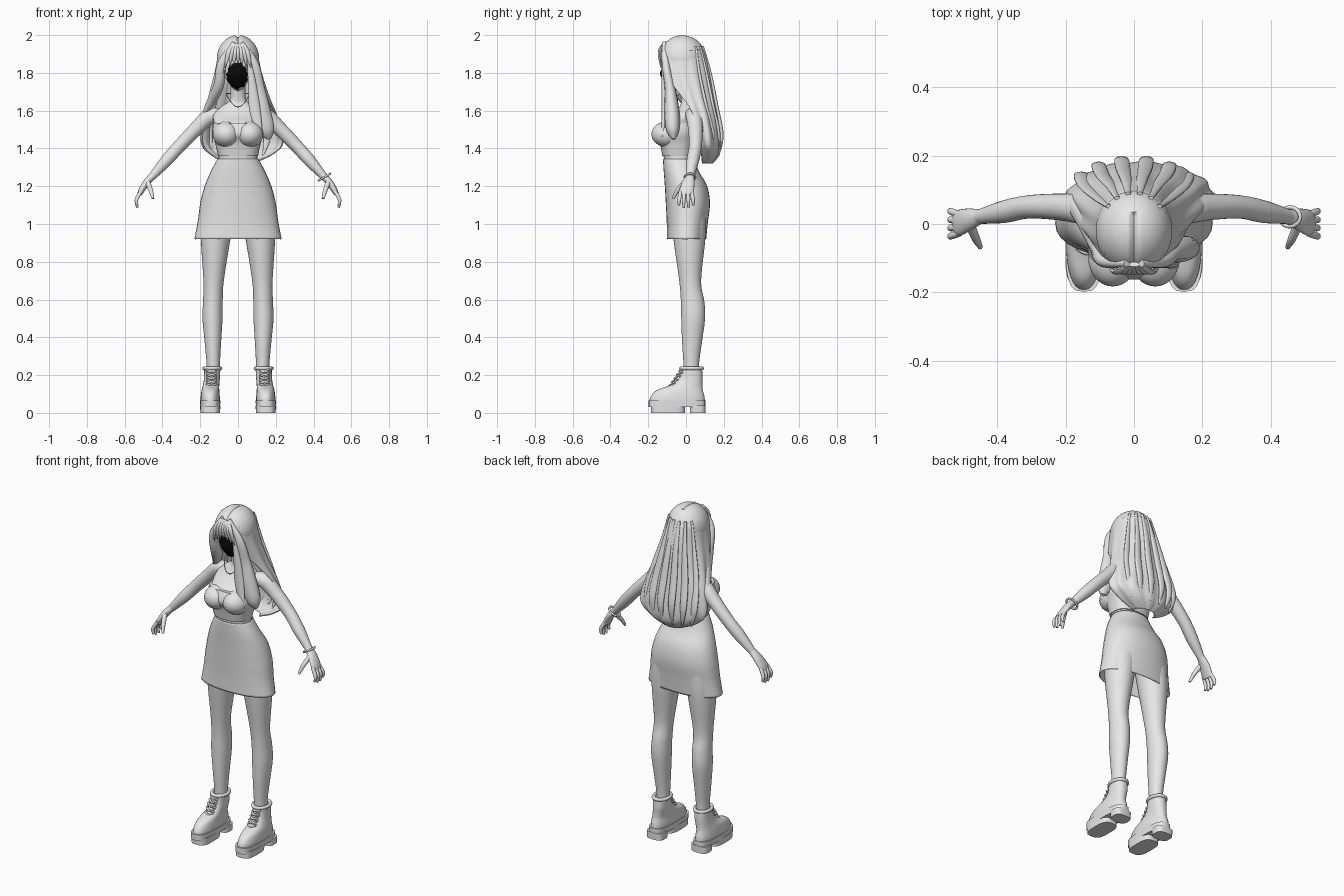
import bpy, bmesh
from math import sin, cos, pi, radians, copysign, atan2
from mathutils import Vector

cube = bpy.data.objects.get("Cube")
if cube:
    bpy.data.objects.remove(cube, do_unlink=True)


def material(name, value):
    mat = bpy.data.materials.new(name)
    mat.use_nodes = True
    color = (value, value, value, 1)
    mat.diffuse_color = color
    mat.node_tree.nodes["Principled BSDF"].inputs["Base Color"].default_value = color
    return mat


GREY = material("light grey", .8)
BLACK = material("black", .003)


def finish(name, bm, mats=(GREY,), angle=50, thickness=0):
    bmesh.ops.recalc_face_normals(bm, faces=bm.faces)
    mesh = bpy.data.meshes.new(name)
    bm.to_mesh(mesh)
    bm.free()
    for mat in mats:
        mesh.materials.append(mat)
    mesh.shade_smooth()
    mesh.set_sharp_from_angle(angle=radians(angle))
    obj = bpy.data.objects.new(name, mesh)
    bpy.context.collection.objects.link(obj)
    if thickness:
        solid = obj.modifiers.new("thickness", "SOLIDIFY")
        solid.thickness = thickness
    return obj


def spline(points, steps=5):
    """Smooth curve through tuples of any length."""
    pts = [Vector(p) for p in points]
    out = []
    for i in range(len(pts) - 1):
        a, b, c, d = pts[max(i - 1, 0)], pts[i], pts[i + 1], pts[min(i + 2, len(pts) - 1)]
        for k in range(steps):
            t = k / steps
            out.append(b + (c - a) * t / 2 + (a * 2 - b * 5 + c * 4 - d) * t * t / 2
                       + (b * 3 - a - c * 3 + d) * t ** 3 / 2)
    return out + [pts[-1]]


def skin(name, rings, closed=True, caps=True, **options):
    bm = bmesh.new()
    rows = [[bm.verts.new(p) for p in ring] for ring in rings]
    count = len(rows[0])
    for low, high in zip(rows, rows[1:]):
        for i in range(count if closed else count - 1):
            j = (i + 1) % count
            bm.faces.new((low[i], low[j], high[j], high[i]))
    if closed and caps:
        bm.faces.new(rows[0])
        bm.faces.new(rows[-1])
    return finish(name, bm, **options)


def loft(name, sections, side=1, power=2, steps=5, sides=32, **options):
    """Level superellipse sections: x, y, z, half width, half depth."""
    rings = []
    for x, y, z, rx, ry in spline(sections, steps):
        ring = []
        for i in range(sides):
            c, s = cos(2 * pi * i / sides), sin(2 * pi * i / sides)
            ring.append((side * (x + rx * copysign(abs(c) ** (2 / power), c)),
                         y + ry * copysign(abs(s) ** (2 / power), s), z))
        rings.append(ring)
    return skin(name, rings, **options)


def tube(name, path, side=1, sides=14, steps=5):
    """Tube along a path: x, y, z, radius along y, radius across."""
    pts = spline(path, steps)
    centres = [Vector(p[:3]) for p in pts]
    rings = []
    for i, p in enumerate(pts):
        t = (centres[min(i + 1, len(pts) - 1)] - centres[max(i - 1, 0)]).normalized()
        u = Vector((0, 1, 0))
        u = (u - t * t.dot(u)).normalized()
        v = t.cross(u)
        ring = []
        for k in range(sides):
            a = 2 * pi * k / sides
            q = centres[i] + u * p[3] * cos(a) + v * p[4] * sin(a)
            ring.append((side * q.x, q.y, q.z))
        rings.append(ring)
    return skin(name, rings)


def ball(centre, size, u=32, v=24):
    bm = bmesh.new()
    bmesh.ops.create_uvsphere(bm, u_segments=u, v_segments=v, radius=1)
    for vert in bm.verts:
        vert.co = Vector(centre) + Vector(a * b for a, b in zip(vert.co, size))
    return bm


def loop(name, centre, rx, ry, drop, radius, tilt=0):
    """Thin closed ring whose front sags by drop and whose +x side falls by tilt."""
    rings = []
    for i in range(33):
        a = 2 * pi * i / 32
        out = Vector((cos(a), sin(a), 0))
        mid = Vector(centre) + Vector((rx * cos(a), ry * sin(a),
                                       -drop * max(0, -sin(a)) ** 2 - tilt * cos(a)))
        rings.append([mid + (out * cos(b) + Vector((0, 0, sin(b)))) * radius
                      for b in (pi * k / 4 for k in range(8))])
    return skin(name, rings, caps=False)


# Torso and clothes
loft("torso", [(0, -.03, 1.28, .11, .08), (0, -.045, 1.37, .102, .075), (0, -.045, 1.43, .115, .085),
               (0, -.045, 1.48, .128, .1), (0, -.035, 1.53, .128, .095), (0, .005, 1.58, .13, .07),
               (0, .02, 1.625, .085, .052), (0, .015, 1.66, .043, .042), (0, 0, 1.75, .04, .042)], power=2.3)
loft("crop_top", [(0, -.045, 1.36, .106, .08), (0, -.047, 1.43, .121, .093), (0, -.053, 1.48, .136, .11),
                  (0, -.04, 1.535, .132, .102)], power=2.6)
for side, label in ((1, "left"), (-1, "right")):
    finish(label + "_bust", ball((side * .062, -.1, 1.475), (.072, .083, .068)))
loft("skirt", [(0, -.037, 1.345, .108, .085), (0, -.025, 1.28, .143, .093), (0, 0, 1.2, .177, .112),
               (0, .01, 1.11, .2, .117), (0, .007, 1.01, .214, .109), (0, .003, .92, .231, .104)],
     power=2.2, caps=False, thickness=.004)
loop("necklace", (0, -.018, 1.69), .062, .068, .07, .003)

# Limbs and boots, both sides
for side, label in ((1, "left_"), (-1, "right_")):
    loft(label + "leg", [(.1, .015, 1.08, .09, .09), (.118, .018, .92, .078, .084), (.129, .022, .7, .054, .058),
                         (.133, .035, .59, .052, .062), (.135, .038, .5, .053, .063), (.133, .032, .38, .044, .053),
                         (.131, .028, .27, .036, .042), (.131, .028, .2, .035, .04)], side)
    tube(label + "arm", [(.09, .03, 1.575, .04, .036), (.15, .042, 1.568, .043, .043), (.22, .05, 1.505, .039, .038),
                         (.31, .05, 1.413, .034, .034), (.38, .036, 1.335, .033, .032),
                         (.46, .02, 1.245, .02, .019)], side, sides=24)
    tube(label + "palm", [(.45, .022, 1.257, .021, .019), (.482, .014, 1.222, .032, .019),
                          (.51, .004, 1.18, .038, .016), (.522, .002, 1.155, .034, .012)], side, sides=20)
    for number, y in enumerate((.032, .011, -.01, -.031)):
        tip = 1.08 + abs(y) * .6
        tube(label + "finger_" + str(number), [(.512, y * .9, 1.175, .01, .01), (.537, y * 1.15, 1.13, .01, .01),
                                               (.533, y * 1.2, tip, .006, .006)], side)
    tube(label + "thumb", [(.478, -.008, 1.22, .014, .014), (.462, -.045, 1.178, .012, .012),
                           (.45, -.068, 1.135, .007, .007)], side)
    loft(label + "boot", [(.147, -.047, .05, .052, .147), (.147, -.045, .085, .051, .143),
                          (.146, -.033, .12, .047, .122), (.142, .005, .15, .043, .082),
                          (.138, .025, .185, .042, .063), (.136, .03, .238, .043, .055)], side, power=2.3)
    loop(label + "boot_collar", (side * .136, .03, .236), .043, .056, 0, .01)
    # Platform sole with separate heel and forefoot treads
    for part, y, low, high, depth in (("sole", -.048, .03, .066, .15), ("heel", .062, 0, .04, .042),
                                      ("tread", -.095, 0, .04, .09)):
        loft(label + part, [(.147, y, low, .052, depth), (.147, y, high, .054, depth)], side, power=3.2, steps=1)
    # Crossed laces up the boot front
    for row in range(5):
        z, y = .145 + .019 * row, -.083 + .013 * row
        for way in (1, -1):
            tube(label + "lace", [(.14 - .027, y + .012, z - .008 * way, .005, .005), (.14, y - .003, z, .006, .006),
                                  (.14 + .027, y + .012, z + .008 * way, .005, .005)], side, sides=8, steps=2)
loop("bracelet", (.457, .021, 1.248), .03, .028, 0, .006, tilt=-.018)

# Head with a tapering jaw and a jagged dark face
bm = ball((0, -.03, 1.815), (.08, .095, .11), 96, 72)
for vert in bm.verts:
    vert.co.x *= 1 - 4 * max(0, 1.8 - vert.co.z)
    vert.co.y -= .014 * max(0, 1 - ((vert.co.x / .02) ** 2 + ((vert.co.z - 1.79) / .035) ** 2)) * (vert.co.y < 0)
for face in bm.faces:
    c = face.calc_center_median()
    dx, dz = c.x + .004, c.z - 1.785
    edge = 1 + .1 * sin(11 * atan2(dz, dx))
    face.material_index = int(c.y < -.04 and (dx / .056) ** 2 + (dz / .07) ** 2 < edge)
finish("head", bm, (GREY, BLACK))

# Hair cap with a centre parting, cut open over the face
bm = ball((0, -.02, 1.875), (.112, .125, .125), 64, 48)
for vert in bm.verts:
    vert.co.z -= .012 * max(0, 1 - abs(vert.co.x) / .015) * (vert.co.y < .03)
gone = []
for face in bm.faces:
    c = face.calc_center_median()
    if c.z < 1.81 or (c.y < -.05 and c.z < 1.88 and abs(c.x) < .075):
        gone.append(face)
bmesh.ops.delete(bm, geom=gone, context="FACES")
finish("hair_cap", bm, thickness=.004)

# Long back hair: rippled arcs open toward the face
rings = []
for x, y, z, rx, ry, wrap in spline([(0, -.02, 1.92, .104, .118, 60), (0, -.013, 1.82, .12, .14, 54),
                                     (.003, .015, 1.69, .155, .132, 22), (.012, .055, 1.56, .195, .115, 4),
                                     (.02, .075, 1.43, .215, .108, 2), (.017, .08, 1.365, .16, .095, 0),
                                     (.01, .085, 1.32, .07, .055, 0)], 6):
    ring = []
    for i in range(97):
        a = radians(-wrap + (180 + 2 * wrap) * i / 96)
        r = 1 + .025 * cos(13 * a + 4 * z) * min(1, (1.95 - z) * 4)
        ring.append((x + rx * r * cos(a), y + ry * r * sin(a), z))
    rings.append(ring)
skin("back_hair", rings, closed=False, thickness=.006)

# Front locks: one over the left shoulder, one swept behind the right
tube("left_front_lock", [(.02, -.115, 1.96, .012, .012), (.085, -.108, 1.85, .02, .024), (.1, -.085, 1.72, .028, .042),
                         (.118, -.075, 1.6, .04, .055), (.15, -.07, 1.5, .035, .045), (.165, -.065, 1.45, .01, .012)])
tube("left_inner_lock", [(.06, -.12, 1.86, .01, .012), (.075, -.115, 1.74, .014, .022),
                         (.09, -.115, 1.6, .014, .03), (.12, -.125, 1.46, .006, .012)])
tube("right_front_lock", [(-.02, -.115, 1.96, .012, .012), (-.085, -.108, 1.85, .02, .024),
                          (-.1, -.07, 1.74, .03, .028), (-.135, 0, 1.66, .035, .025), (-.185, .06, 1.57, .02, .012)])
for i in range(7):
    x = (i - 3) * .02
    tube("bang", [(x * .3, -.118, 1.955, .008, .01), (x * .8, -.14, 1.91, .009, .014),
                  (x * 1.15, -.132, 1.85 - abs(x) * .4, .003, .003)], sides=8)
# Loose strands down the back
for i in range(6):
    a = radians(35 + 22 * i)
    c, s = cos(a), sin(a)
    tube("back_strand", [(.09 * c, .09 * s, 1.94, .006, .008), (.12 * c, -.01 + .14 * s, 1.8, .008, .016),
                         (.17 * c, .03 + .135 * s, 1.62, .01, .022), (.19 * c, .08 + .112 * s, 1.47, .009, .02),
                         (.16 * c, .085 + .09 * s, 1.36, .003, .004)])
